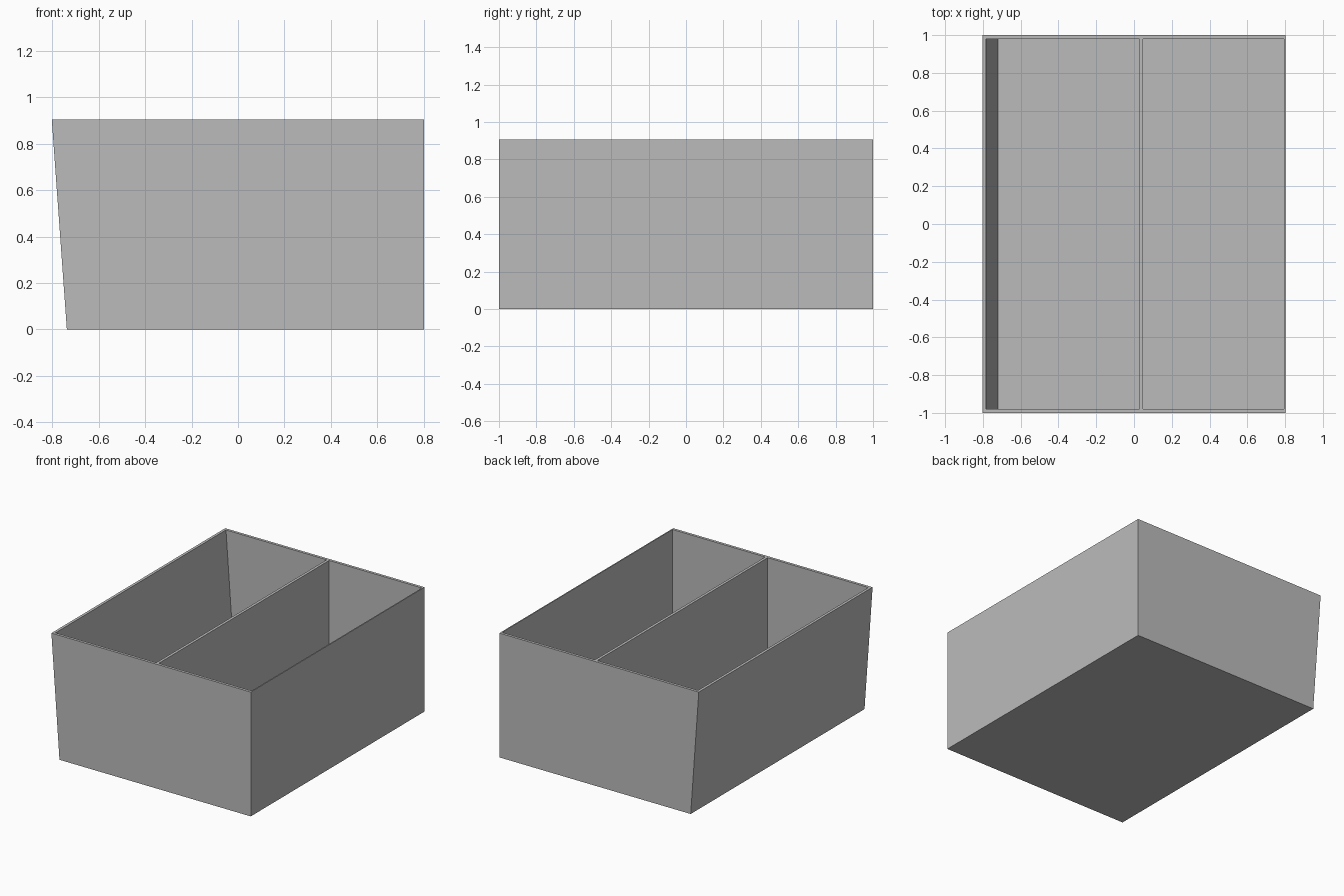
import bpy
import bmesh

cube = bpy.data.objects.get("Cube")
if cube:
    bpy.data.objects.remove(cube)

grey = bpy.data.materials.new("plain grey")
grey.use_nodes = True
colour = (0.5, 0.5, 0.5, 1)
grey.diffuse_color = colour
grey.node_tree.nodes["Principled BSDF"].inputs["Base Color"].default_value = colour

HEIGHT, WALL, DEPTH = 0.905, 0.02, 1.0
LEAN = 0.065  # inward shift of the sloping wall at the base


def panel(name, outline, y0, y1):
    """Extrude an x-z outline from y0 to y1."""
    bm = bmesh.new()
    face = bm.faces.new([bm.verts.new((x, y0, z)) for x, z in outline])
    extruded = bmesh.ops.extrude_face_region(bm, geom=[face])
    moved = [v for v in extruded["geom"] if isinstance(v, bmesh.types.BMVert)]
    bmesh.ops.translate(bm, verts=moved, vec=(0, y1 - y0, 0))
    bmesh.ops.recalc_face_normals(bm, faces=bm.faces)
    mesh = bpy.data.meshes.new(name)
    bm.to_mesh(mesh)
    bm.free()
    mesh.materials.append(grey)
    obj = bpy.data.objects.new(name, mesh)
    bpy.context.collection.objects.link(obj)


def upright(x0, x1, z0=0, lean=0):
    return [(x0 + lean, z0), (x1 + lean, z0), (x1, HEIGHT), (x0, HEIGHT)]


LEFT, RIGHT = -0.803, 0.803
inner = DEPTH - WALL

# Front and back walls with one slanted end
end_outline = [(LEFT + LEAN, 0), (RIGHT, 0), (RIGHT, HEIGHT), (LEFT, HEIGHT)]
panel("front_wall", end_outline, -DEPTH, -inner)
panel("back_wall", end_outline, inner, DEPTH)

# Side walls and divider
panel("sloping_side_wall", upright(LEFT, LEFT + WALL, lean=LEAN), -inner, inner)
panel("straight_side_wall", upright(RIGHT - 0.008, RIGHT), -inner, inner)
panel("divider", upright(0.028, 0.048, z0=WALL), -inner, inner)

# Floor between the side walls
floor_left = LEFT + LEAN + WALL
panel("floor", [(floor_left, 0), (RIGHT - 0.008, 0), (RIGHT - 0.008, WALL),
                (floor_left - LEAN * WALL / HEIGHT, WALL)], -inner, inner)
